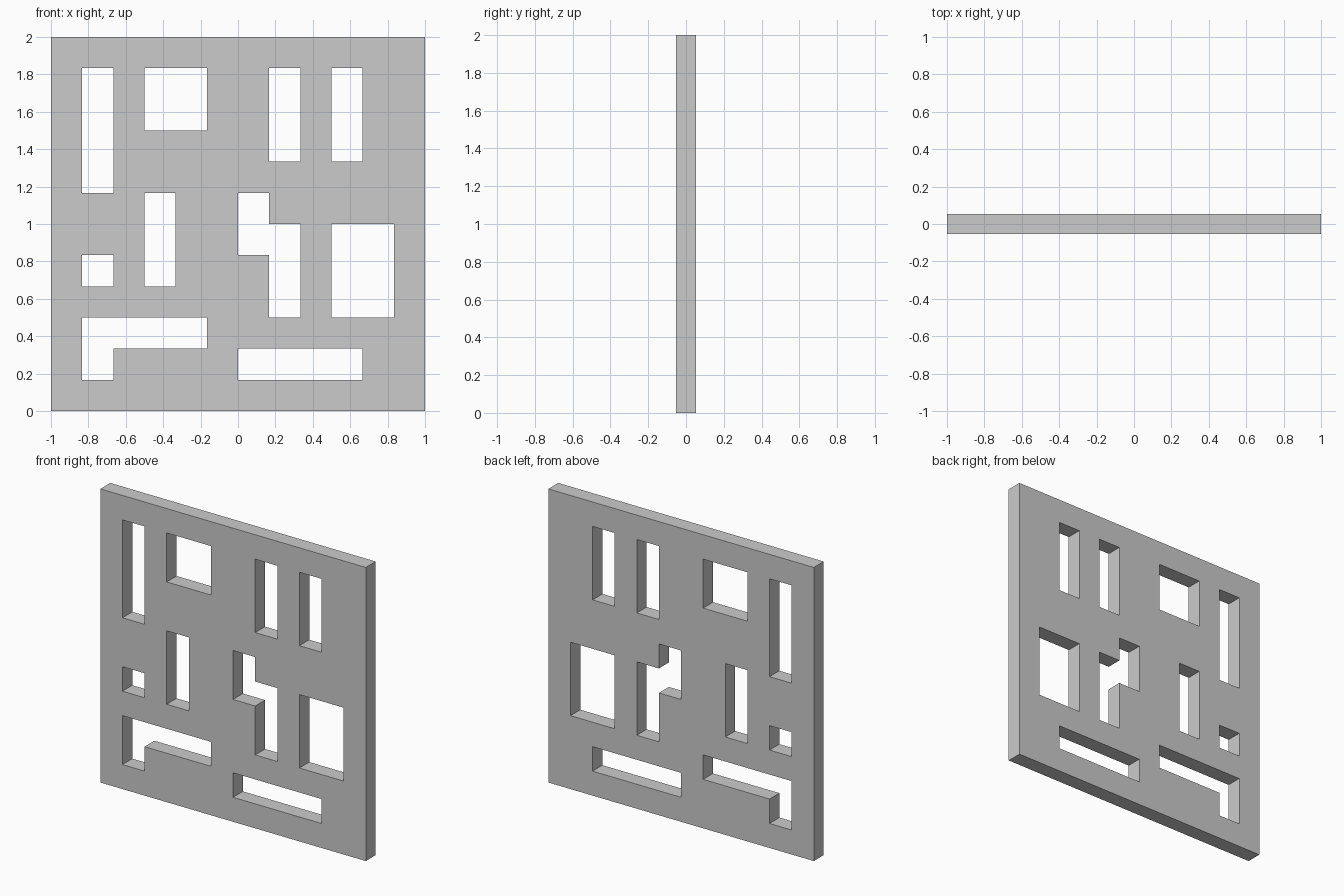
import bpy, bmesh

if "Cube" in bpy.data.objects:
    bpy.data.objects.remove(bpy.data.objects["Cube"])

# Square panel on a 12 x 12 cell layout, with rectangular and stepped openings
N = 12
CELL = 2.0 / N
HALF_T = 0.053

# Openings as (first column, first row, columns, rows), counted from bottom left
OPENINGS = [
    (1, 7, 1, 4), (3, 9, 2, 2), (7, 8, 1, 3), (9, 8, 1, 3),   # top row
    (3, 4, 1, 3), (1, 4, 1, 1), (9, 3, 2, 3),                 # middle
    (6, 5, 1, 2), (7, 3, 1, 3),                               # stepped opening
    (1, 2, 4, 1), (1, 1, 1, 1),                               # L opening
    (6, 1, 4, 1),                                             # low slot
]
open_cells = {(c + i, r + j) for c, r, w, h in OPENINGS
              for i in range(w) for j in range(h)}

# Front sheet: one quad per solid cell
bm = bmesh.new()
grid = {(i, j): bm.verts.new((-1 + i * CELL, -HALF_T, j * CELL))
        for i in range(N + 1) for j in range(N + 1)}
for i in range(N):
    for j in range(N):
        if (i, j) not in open_cells:
            bm.faces.new([grid[i, j], grid[i + 1, j],
                          grid[i + 1, j + 1], grid[i, j + 1]])
bmesh.ops.delete(bm, geom=[v for v in bm.verts if not v.link_faces], context='VERTS')

# Thickness: keep the front sheet and extrude a copy to the back
front = bm.faces[:]
ext = bmesh.ops.extrude_face_region(bm, geom=front, use_keep_orig=True)
back = [g for g in ext["geom"] if isinstance(g, bmesh.types.BMVert)]
bmesh.ops.translate(bm, verts=back, vec=(0, 2 * HALF_T, 0))
bmesh.ops.recalc_face_normals(bm, faces=bm.faces[:])

mesh = bpy.data.meshes.new("perforated_panel")
bm.to_mesh(mesh)
bm.free()
panel = bpy.data.objects.new("perforated_panel", mesh)
bpy.context.collection.objects.link(panel)
